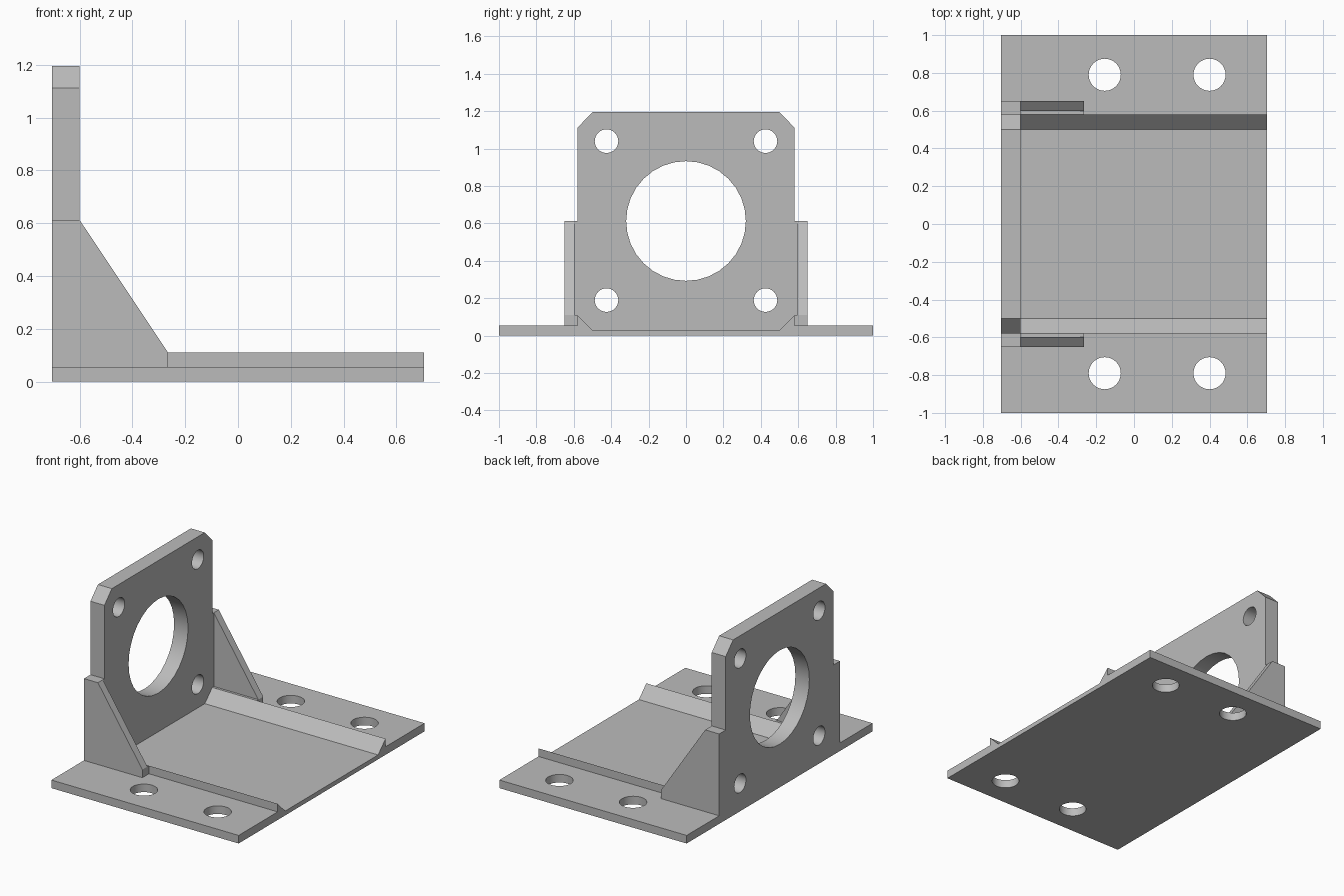
import bpy, bmesh, math
from mathutils import Vector

cube = bpy.data.objects.get("Cube")
if cube:
    bpy.data.objects.remove(cube, do_unlink=True)

grey = bpy.data.materials.new("plain_grey")
grey.use_nodes = True
grey.diffuse_color = (0.5, 0.5, 0.5, 1)
grey.node_tree.nodes["Principled BSDF"].inputs["Base Color"].default_value = (0.5, 0.5, 0.5, 1)

BACK, FRONT = -0.705, 0.705      # ends of the base along x
FACE = -0.60                     # inner face of the upright
EDGE, FLAT = 0.58, 0.50          # half widths of upright and of channel floor
FLOOR, PLATE, RIDGE, TOP = 0.03, 0.055, 0.11, 1.195


def extrude(name, profile, axis, start, end):
    """Extrude a 2D profile along x (profile in y,z) or y (profile in x,z)."""
    bm = bmesh.new()
    place = (lambda a, b: (start, a, b)) if axis == "x" else (lambda a, b: (a, start, b))
    face = bm.faces.new([bm.verts.new(place(a, b)) for a, b in profile])
    out = bmesh.ops.extrude_face_region(bm, geom=[face])
    offset = Vector((end - start, 0, 0) if axis == "x" else (0, end - start, 0))
    moved = [v for v in out["geom"] if isinstance(v, bmesh.types.BMVert)]
    bmesh.ops.translate(bm, verts=moved, vec=offset)
    bmesh.ops.recalc_face_normals(bm, faces=bm.faces)
    mesh = bpy.data.meshes.new(name)
    bm.to_mesh(mesh)
    bm.free()
    mesh.materials.append(grey)
    obj = bpy.data.objects.new(name, mesh)
    bpy.context.collection.objects.link(obj)
    return obj


def activate(obj):
    bpy.ops.object.select_all(action="DESELECT")
    obj.select_set(True)
    bpy.context.view_layer.objects.active = obj


def drill(obj, centre, radius, sides, rotation=(0, 0, 0)):
    """Cut a round through hole and discard the cutter."""
    bpy.ops.mesh.primitive_cylinder_add(vertices=sides, radius=radius, depth=0.4,
                                        location=centre, rotation=rotation)
    cutter = bpy.context.object
    cutter.hide_render = True
    cutter.data.materials.append(grey)
    activate(obj)
    mod = obj.modifiers.new("hole", "BOOLEAN")
    mod.operation, mod.solver, mod.object = "DIFFERENCE", "EXACT", cutter
    bpy.ops.object.modifier_apply(modifier=mod.name)
    bpy.data.objects.remove(cutter, do_unlink=True)


def mirrored(half):
    return half + [(-y, z) for y, z in reversed(half)]


# Base plate with a shallow channel between two sloped ridges
base = extrude("base_plate", mirrored([(1, 0), (1, PLATE), (EDGE, PLATE), (EDGE, RIDGE), (FLAT, FLOOR)]),
               "x", BACK, FRONT)
for x in (-0.155, 0.40):
    for side in (-1, 1):
        drill(base, (x, side * 0.79, 0), 0.085, 32)

# Upright motor plate with clipped corners, resting in the channel
upright = extrude("upright_plate", mirrored([(FLAT, FLOOR), (EDGE, RIDGE), (EDGE, TOP - 0.083), (FLAT, TOP)]),
                  "x", BACK, FACE)
across = (0, math.pi / 2, 0)
drill(upright, (BACK, 0, 0.613), 0.32, 32, across)
for side in (-1, 1):
    for z in (0.19, 1.04):
        drill(upright, (BACK, side * 0.425, z), 0.063, 32, across)

# Side gussets: a sloped web plus an L-shaped strip joining it to the upright
WAIST, TOE, INNER, OUTER = 0.612, -0.265, 0.597, 0.65
corner = [(TOE, RIDGE), (TOE, PLATE), (BACK, PLATE), (BACK, WAIST), (FACE, WAIST)]
for side, label in ((1, "left"), (-1, "right")):
    extrude(label + "_gusset", corner, "y", side * INNER, side * OUTER)
    extrude(label + "_gusset_strip", corner + [(FACE, RIDGE)], "y", side * EDGE, side * INNER)

# Round hole walls shade smoothly, all other edges stay sharp
for part in (base, upright):
    activate(part)
    bpy.ops.object.shade_smooth_by_angle(angle=math.radians(30))
